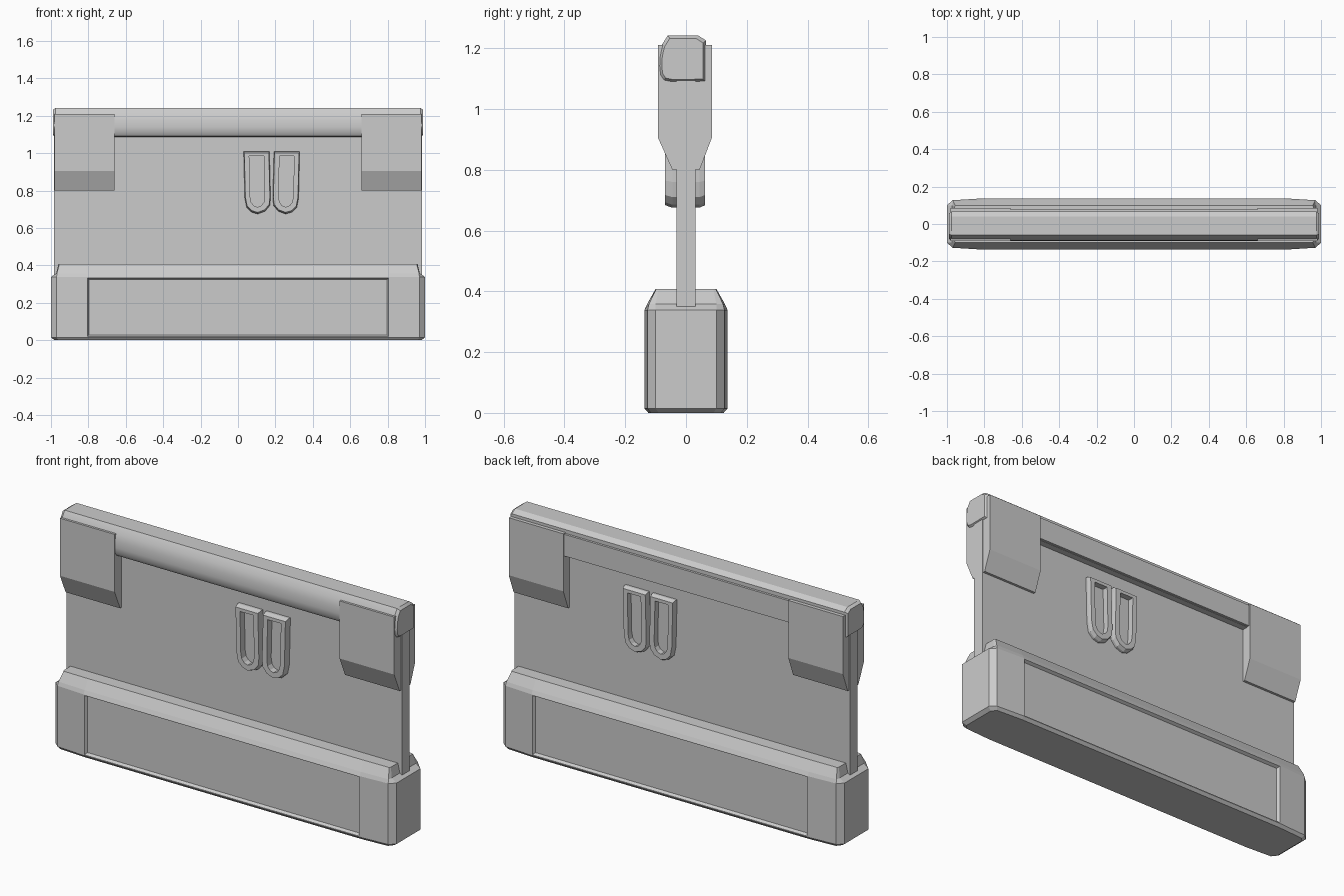
import bpy, bmesh

cube = bpy.data.objects.get("Cube")
if cube:
    bpy.data.objects.remove(cube)

grey = bpy.data.materials.new("plain grey")
grey.use_nodes = True
grey.diffuse_color = (0.6, 0.6, 0.6, 1)
grey.node_tree.nodes["Principled BSDF"].inputs["Base Color"].default_value = (0.6, 0.6, 0.6, 1)


def finish(name, bm, smooth=None):
    bmesh.ops.recalc_face_normals(bm, faces=bm.faces)
    mesh = bpy.data.meshes.new(name)
    bm.to_mesh(mesh)
    bm.free()
    mesh.materials.append(grey)
    ob = bpy.data.objects.new(name, mesh)
    bpy.context.collection.objects.link(ob)
    if smooth:
        bpy.ops.object.select_all(action='DESELECT')
        ob.select_set(True)
        bpy.context.view_layer.objects.active = ob
        bpy.ops.object.shade_smooth_by_angle(angle=smooth)
    return ob


def bridge(bm, a, b):
    n = len(a)
    return [bm.faces.new((a[i], a[(i + 1) % n], b[(i + 1) % n], b[i])) for i in range(n)]


def loft(rings):
    """Skin a stack of equal rings and cap both ends."""
    bm = bmesh.new()
    vs = [[bm.verts.new(p) for p in ring] for ring in rings]
    for a, b in zip(vs, vs[1:]):
        bridge(bm, a, b)
    bm.faces.new(vs[0])
    bm.faces.new(vs[-1])
    return bm


def extrude_x(profile, x0, x1):
    return loft([[(x, y, z) for y, z in profile] for x in (x0, x1)])


# Base: chamfered block with tapered ends and a recessed field front and back
def plan(z, end, shoulder, y_mid, y_shoulder, y_end):
    q = [(end, y_end), (shoulder, y_shoulder), (0.81, y_mid)]
    half = q + [(-x, y) for x, y in reversed(q)]
    return [(x, y, z) for x, y in half + [(-x, -y) for x, y in half]]


base = loft([
    plan(0, 0.98, 0.96, 0.124, 0.115, 0.09),
    plan(0.015, 1.0, 0.97, 0.137, 0.127, 0.10),
    plan(0.338, 1.0, 0.97, 0.137, 0.127, 0.10),
    plan(0.358, 0.972, 0.968, 0.128, 0.122, 0.10),
    plan(0.408, 0.96, 0.955, 0.10, 0.098, 0.09),
])
base.normal_update()
bmesh.ops.recalc_face_normals(base, faces=base.faces)
fields = [f for f in base.faces if abs(f.normal.y) > 0.99 and f.calc_area() > 0.4]
bmesh.ops.inset_individual(base, faces=fields, thickness=0.006, depth=0)
bmesh.ops.inset_individual(base, faces=fields, thickness=0.012, depth=-0.015)
finish("base", base)

# Thin upright panel
finish("panel", extrude_x([(-0.032, 0.3), (0.032, 0.3), (0.032, 1.15), (-0.032, 1.15)], -0.984, 0.984))

# Top rail: rounded front, faceted back, tapered end caps
rail = [(-0.05, 1.087), (-0.075, 1.092), (-0.087, 1.11), (-0.09, 1.14), (-0.088, 1.175),
        (-0.08, 1.21), (-0.06, 1.242), (0.04, 1.242), (0.066, 1.225), (0.066, 1.088)]


def rail_ring(x, s):
    return [(x, -0.01 + (y + 0.01) * s, 1.165 + (z - 1.165) * s) for y, z in rail]


finish("top_rail", loft([rail_ring(x, s) for x, s in
                         ((-0.99, 0.87), (-0.975, 1), (0.975, 1), (0.99, 0.87))]), 0.55)

# Flat band behind the rail
finish("back_band", extrude_x([(0.03, 1.09), (0.078, 1.09), (0.078, 1.205), (0.03, 1.205)], -0.7, 0.7))

# Corner brackets that clamp the panel
clamp = [(-0.045, 0.80), (0.045, 0.80), (0.085, 0.905), (0.085, 1.21), (-0.092, 1.21), (-0.092, 0.905)]
for side, name in ((1, "left"), (-1, "right")):
    finish(name + "_bracket", extrude_x(clamp, side * 0.66, side * 0.98))

# Pair of U-shaped loops that pass through the panel
outer = [(0.03, 1.01), (0.036, 0.76), (0.046, 0.71), (0.072, 0.685), (0.105, 0.675),
         (0.145, 0.69), (0.17, 0.72), (0.174, 0.76), (0.168, 1.01)]
inner = [(0.06, 0.985), (0.064, 0.77), (0.07, 0.738), (0.084, 0.72), (0.104, 0.712),
         (0.125, 0.72), (0.138, 0.738), (0.143, 0.77), (0.138, 0.985)]
for side, name in ((1, "right"), (-1, "left")):
    bm = bmesh.new()

    def ring(pts, y, s=1.0):
        return [bm.verts.new((0.18 + side * (0.105 + (x - 0.105) * s - 0.18), y,
                              0.85 + (z - 0.85) * s)) for x, z in pts]

    loops = [ring(outer, -0.045), ring(outer, -0.069, 0.95), ring(inner, -0.069),
             ring(inner, 0.063), ring(outer, 0.063, 0.95), ring(outer, 0.045)]
    for i in range(len(loops)):
        bridge(bm, loops[i], loops[(i + 1) % len(loops)])
    finish(name + "_loop", bm)
